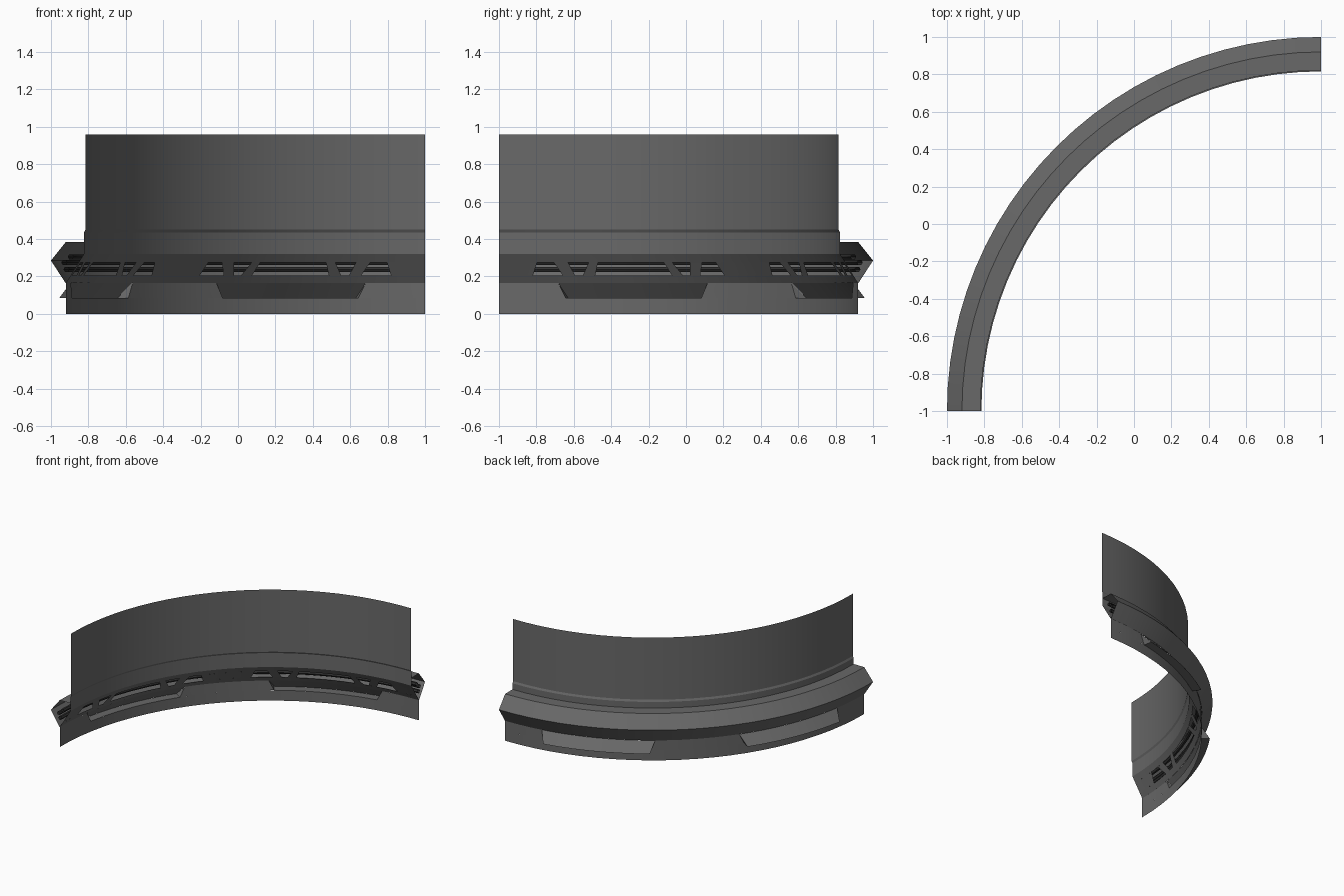
import bpy, bmesh, math

if "Cube" in bpy.data.objects:
    bpy.data.objects.remove(bpy.data.objects["Cube"])

CX, CY = 1.0, -1.0          # centre of the quarter ring


def material(name, v):
    m = bpy.data.materials.new(name)
    m.diffuse_color = (v, v, v, 1)
    m.use_nodes = True
    m.node_tree.nodes["Principled BSDF"].inputs["Base Color"].default_value = m.diffuse_color
    return m


GREY = material("mid grey", 0.14)
DARK = material("dark grey", 0.03)


def pos(r, z, deg):
    a = math.radians(deg)
    return (CX - r * math.sin(a), CY + r * math.cos(a), z)


def strip(bm, p, q, pa=(0, 90), qa=(0, 90)):
    """Curved band from profile point p to q, each with its own angle range."""
    span = max(pa[1] - pa[0], qa[1] - qa[0])
    n = max(1, round(span / 3.75))
    rows = []
    for (r, z), (a0, a1) in ((p, pa), (q, qa)):
        rows.append([bm.verts.new(pos(r, z, a0 + (a1 - a0) * i / n)) for i in range(n + 1)])
    for i in range(n):
        bm.faces.new((rows[0][i], rows[0][i + 1], rows[1][i + 1], rows[1][i]))


def finish(name, bm, mat):
    bmesh.ops.remove_doubles(bm, verts=bm.verts, dist=0.0005)
    me = bpy.data.meshes.new(name)
    bm.to_mesh(me)
    bm.free()
    me.materials.append(mat)
    ob = bpy.data.objects.new(name, me)
    bpy.context.collection.objects.link(ob)
    bpy.context.view_layer.objects.active = ob
    ob.select_set(True)
    bpy.ops.object.shade_smooth_by_angle(angle=math.radians(15))
    ob.select_set(False)
    return ob


def sweep(name, profile, mat):
    bm = bmesh.new()
    for p, q in zip(profile, profile[1:]):
        strip(bm, p, q)
    return finish(name, bm, mat)


def pierced_row(bm, top, bottom, holes):
    """Solid pieces left between holes (top start, top end, bottom start, bottom end)."""
    ta = ba = 0
    for t0, t1, b0, b1 in holes + [(90, 90, 90, 90)]:
        strip(bm, top, bottom, (ta, t0), (ba, b0))
        ta, ba = t1, b1


# Upper wall with small step
sweep("upper_wall", [(1.816, 0.96), (1.816, 0.45), (1.824, 0.435), (1.824, 0.32)], GREY)

# Outer ridge: lower slope, upper slope, flat ledge
sweep("outer_ridge", [(1.922, 0.165), (2.0, 0.285), (1.92, 0.385), (1.824, 0.385)], GREY)

# Sloped inner band with vent windows, mirrored about each group's middle
half = [(-16.2, -13.4, -17.0, -12.1), (-11.0, -7.5, -10.1, -8.8)]
group = half + [(-5.9, 5.9, -6.75, 6.75)]
group += [(-b, -a, -d, -c) for a, b, c, d in reversed(half)]
windows = [tuple(c + a for a in w) for c in (22.5, 67.5) for w in group]
bm = bmesh.new()
strip(bm, (1.824, 0.32), (1.852, 0.275))
pierced_row(bm, (1.852, 0.275), (1.895, 0.205), windows)
strip(bm, (1.895, 0.205), (1.92, 0.165))
finish("vent_band", bm, GREY)

# Lower wall with trapezoid openings
flaps = [(c - 13, c + 13, c - 11.8, c + 11.8) for c in (22.5, 67.5)]
bm = bmesh.new()
pierced_row(bm, (1.92, 0.165), (1.92, 0.085), flaps)
strip(bm, (1.92, 0.085), (1.92, 0.0))
finish("lower_wall", bm, GREY)

# Flared scoops over the openings, with side and bottom faces
for k, (t0, t1, b0, b1) in enumerate(flaps):
    bm = bmesh.new()
    strip(bm, (1.99, 0.085), (1.922, 0.165), (b0, b1), (t0, t1))
    strip(bm, (1.92, 0.085), (1.99, 0.085), (b0, b1), (b0, b1))
    for t, b in ((t0, b0), (t1, b1)):
        bm.faces.new([bm.verts.new(pos(*p)) for p in
                      ((1.92, 0.165, t), (1.92, 0.085, b), (1.99, 0.085, b))])
    finish(f"scoop_{k + 1}", bm, GREY)

# Cables running inside the hollow ridge
for k, (r, z) in enumerate([(1.895, 0.305), (1.93, 0.275), (1.918, 0.238)]):
    ring = [(r + 0.015 * math.cos(i * math.pi / 3), z + 0.015 * math.sin(i * math.pi / 3))
            for i in range(7)]
    sweep(f"cable_{k + 1}", ring, DARK)
